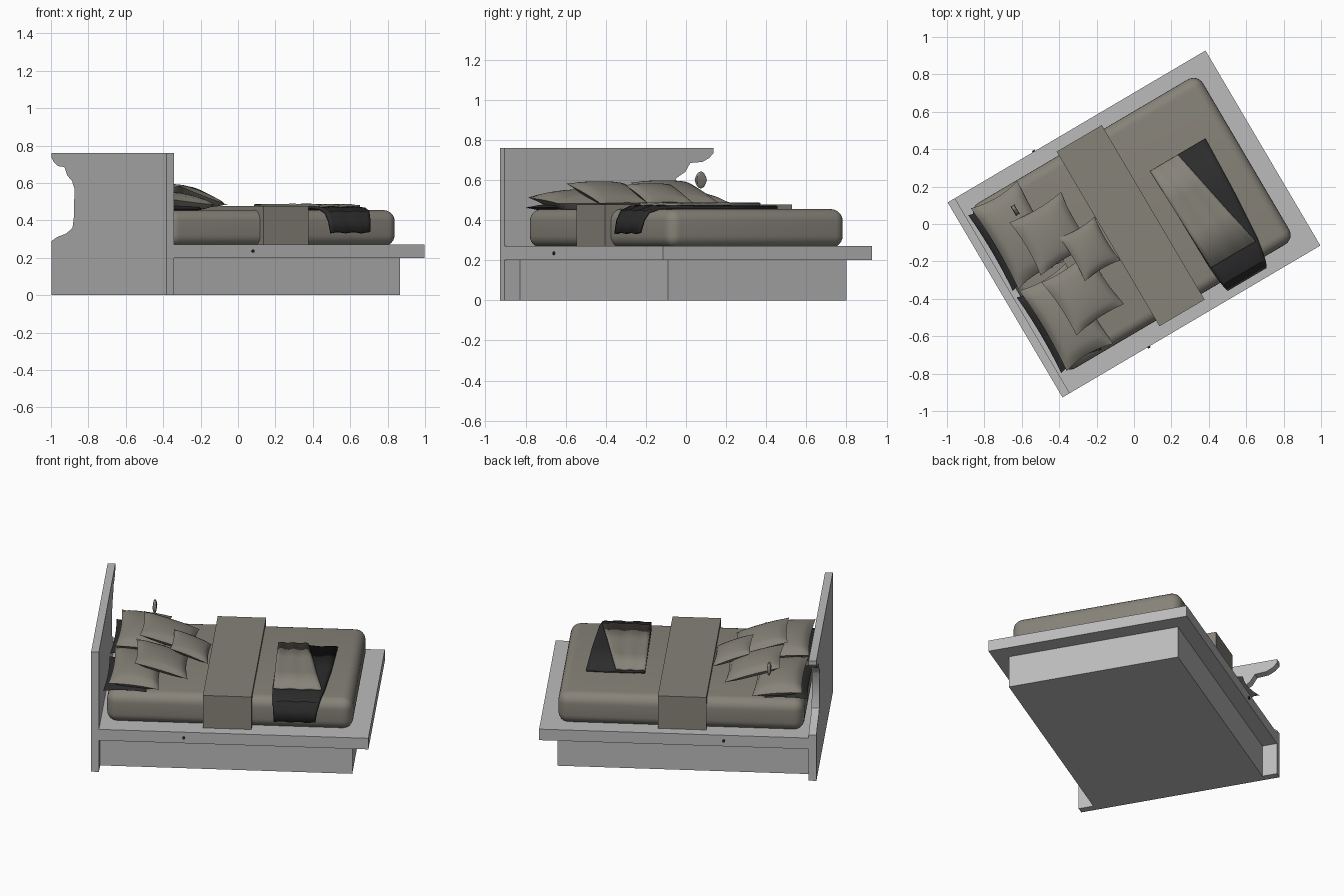
import bpy, bmesh, math
from mathutils import Matrix

cube = bpy.data.objects.get("Cube")
if cube:
    bpy.data.objects.remove(cube, do_unlink=True)

# The bed is laid out with its length on x, then turned as a whole
TURN = Matrix.Rotation(math.radians(30.5), 4, 'Z')


def material(name, rgb):
    m = bpy.data.materials.new(name)
    m.use_nodes = True
    m.diffuse_color = (*rgb, 1)
    m.node_tree.nodes["Principled BSDF"].inputs["Base Color"].default_value = (*rgb, 1)
    return m


GREY = material("pale grey frame", (0.5, 0.5, 0.5))
FABRIC = material("taupe fabric", (0.24, 0.225, 0.19))
DARK = material("charcoal fabric", (0.025, 0.025, 0.026))


def finish(bm, name, mat, place=Matrix(), solid=0):
    bmesh.ops.recalc_face_normals(bm, faces=bm.faces)
    mesh = bpy.data.meshes.new(name)
    bm.to_mesh(mesh)
    bm.free()
    mesh.transform(TURN @ place)
    mesh.materials.append(mat)
    ob = bpy.data.objects.new(name, mesh)
    bpy.context.collection.objects.link(ob)
    if solid:
        mod = ob.modifiers.new("thickness", 'SOLIDIFY')
        mod.thickness, mod.offset = solid, 0
    bpy.ops.object.select_all(action='DESELECT')
    ob.select_set(True)
    bpy.context.view_layer.objects.active = ob
    bpy.ops.object.shade_smooth_by_angle(angle=math.radians(35))
    return ob


def box(name, mat, x, y, z, round_edges=0, lengthwise=False):
    bm = bmesh.new()
    bmesh.ops.create_cube(bm, size=1)
    for v in bm.verts:
        v.co = [(r[0] + r[1]) / 2 + c * (r[1] - r[0]) for c, r in zip(v.co, (x, y, z))]
    if round_edges:
        top = max(z)
        edges = [e for e in bm.edges if any(v.co.z == top for v in e.verts)
                 or not lengthwise]
        if lengthwise:
            edges = [e for e in edges if abs(e.verts[0].co.x - e.verts[1].co.x) > 0.01]
        bmesh.ops.bevel(bm, geom=edges, offset=round_edges, segments=6,
                        profile=0.5, affect='EDGES')
    return finish(bm, name, mat)


def pillow(name, mat, centre, half, tilt=0, spin=0):
    """Two bulged sheets joined at a seam, with sides drawn in between the corners."""
    bm = bmesh.new()
    for side in (1, -1):
        new = bmesh.ops.create_grid(bm, x_segments=14, y_segments=14, size=1)["verts"]
        for v in new:
            x, y = v.co.x, v.co.y
            bulge = (max(0, 1 - x * x) * max(0, 1 - y * y)) ** 0.45
            v.co = (x * (1 - 0.08 * (1 - y * y)) * half[0],
                    y * (1 - 0.08 * (1 - x * x)) * half[1],
                    side * bulge * half[2])
    bmesh.ops.remove_doubles(bm, verts=bm.verts, dist=0.0005)
    place = (Matrix.Translation(centre) @ Matrix.Rotation(math.radians(spin), 4, 'Z')
             @ Matrix.Rotation(math.radians(tilt), 4, 'Y'))
    return finish(bm, name, mat, place)


def cloth(name, mat, rows, thick, ripple):
    """Sheet through rows given as (x start, x end, y, z), gently rippled."""
    bm = bmesh.new()
    n = 12
    grid = []
    for j, (x0, x1, y, z) in enumerate(rows):
        grid.append([bm.verts.new((x0 + (x1 - x0) * i / n, y,
                                   z + ripple * math.sin(i * 1.3 + j * 0.8)))
                     for i in range(n + 1)])
    for a, b in zip(grid, grid[1:]):
        for i in range(n):
            bm.faces.new((a[i], a[i + 1], b[i + 1], b[i]))
    return finish(bm, name, mat, solid=thick)


# Frame: plinth and overhanging platform
box("plinth", GREY, (-0.77, 0.70), (-0.516, 0.516), (0, 0.205))
box("platform", GREY, (-0.77, 0.80), (-0.605, 0.605), (0.2, 0.27))

# Headboard with an irregular bite out of one edge
outline = [(-0.605, 0), (0.605, 0), (0.605, 0.29), (0.55, 0.31), (0.45, 0.33),
           (0.385, 0.36), (0.37, 0.42), (0.365, 0.57), (0.39, 0.61), (0.44, 0.64),
           (0.47, 0.685), (0.54, 0.69), (0.58, 0.71), (0.605, 0.735),
           (0.605, 0.76), (-0.605, 0.76)]
bm = bmesh.new()
face = bm.faces.new([bm.verts.new((-0.80, y, z)) for y, z in outline])
new = bmesh.ops.extrude_face_region(bm, geom=[face])["geom"]
bmesh.ops.translate(bm, vec=(0.045, 0, 0),
                    verts=[g for g in new if isinstance(g, bmesh.types.BMVert)])
finish(bm, "headboard", GREY)

# Small bolt on each side rail
for side, label in ((-1, "right"), (1, "left")):
    bm = bmesh.new()
    bmesh.ops.create_cone(bm, cap_ends=True, segments=10, radius1=0.008,
                          radius2=0.008, depth=0.012)
    finish(bm, "rail_bolt_" + label, DARK,
           Matrix.Translation((-0.265, side * 0.607, 0.235))
           @ Matrix.Rotation(math.pi / 2, 4, 'X'))

# Mattress with cover, and the folded blanket across it
box("mattress", FABRIC, (-0.72, 0.70), (-0.505, 0.52), (0.262, 0.455), 0.06)
box("folded_blanket", FABRIC, (-0.16, 0.12), (-0.54, 0.543), (0.271, 0.477), 0.06, True)

# Dark throw hanging over the side, with a pale cloth on top
cloth("throw", DARK, [(0.22, 0.56, 0.20, 0.462), (0.225, 0.55, -0.1, 0.464),
                      (0.23, 0.53, -0.40, 0.466), (0.235, 0.52, -0.46, 0.462),
                      (0.24, 0.51, -0.515, 0.442), (0.245, 0.50, -0.54, 0.40),
                      (0.25, 0.49, -0.555, 0.335)], 0.016, 0.003)
cloth("throw_lining", FABRIC, [(0.218, 0.39, 0.20, 0.478), (0.222, 0.43, 0.0, 0.479),
                               (0.228, 0.47, -0.2, 0.479),
                               (0.235, 0.515, -0.41, 0.478)], 0.014, 0.003)

# Sleeping pillows on dark under-pillows
for side, label in ((-1, "right"), (1, "left")):
    pillow("under_pillow_" + label, DARK, (-0.615, side * 0.255, 0.462),
           (0.125, 0.235, 0.028))
    pillow("sleeping_pillow_" + label, FABRIC, (-0.565, side * 0.255 + 0.01, 0.497),
           (0.145, 0.25, 0.055), 6)

# Leaning cushions
pillow("cushion_left", FABRIC, (-0.41, 0.18, 0.535), (0.168, 0.165, 0.042), 18)
pillow("cushion_right", FABRIC, (-0.425, -0.18, 0.532), (0.16, 0.17, 0.042), 18, 3)
pillow("small_cushion", FABRIC, (-0.272, 0.005, 0.53), (0.118, 0.135, 0.036), 22)

# Loose scrap above the pillows
pillow("loose_scrap", FABRIC, (-0.51, 0.386, 0.60), (0.012, 0.03, 0.042))
